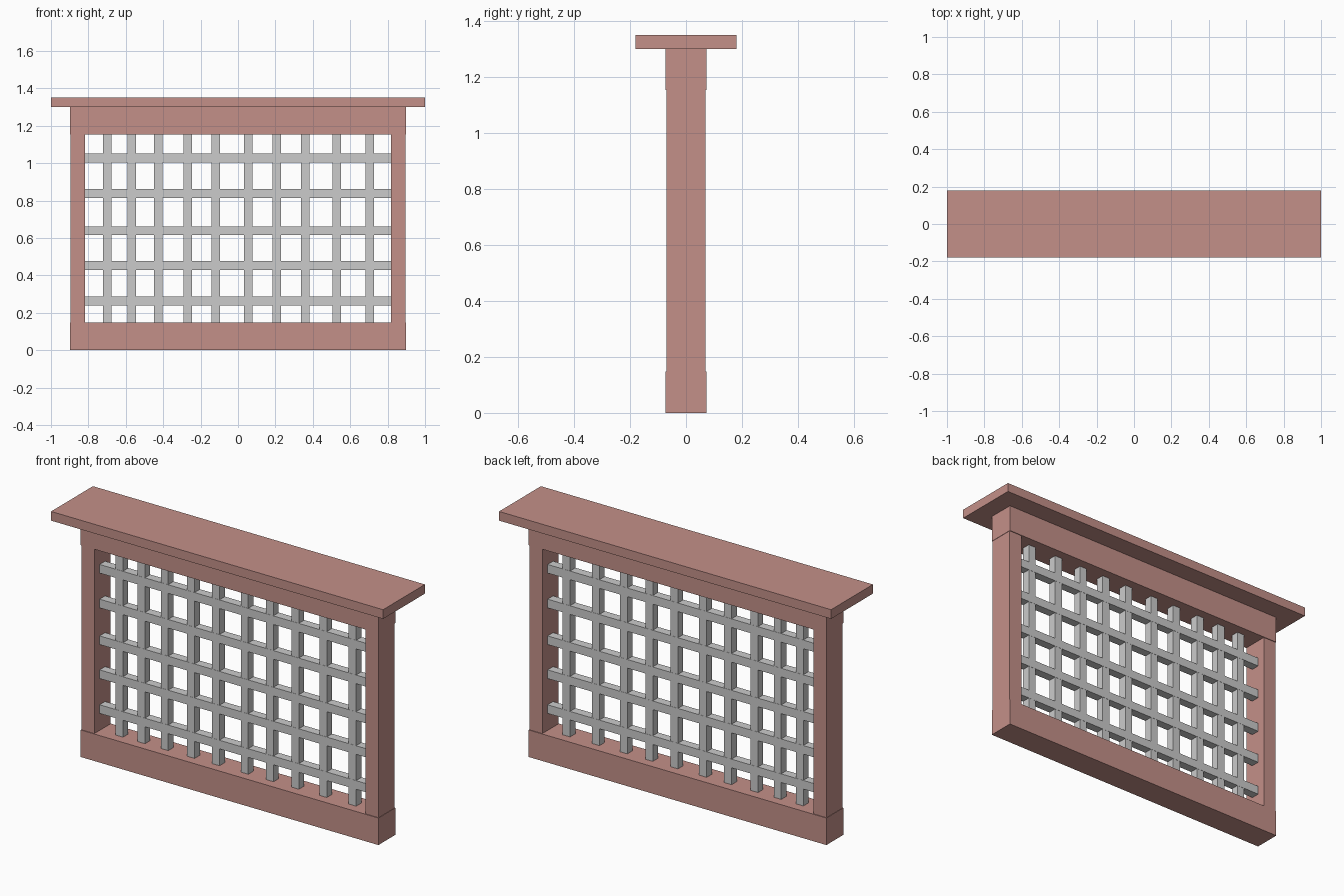
import bpy

if "Cube" in bpy.data.objects:
    bpy.data.objects.remove(bpy.data.objects["Cube"])

brick = bpy.data.materials.new("rose_wood")
brick.diffuse_color = (0.55, 0.28, 0.25, 1)
brick.use_nodes = True
brick.node_tree.nodes["Principled BSDF"].inputs["Base Color"].default_value = brick.diffuse_color


def box(name, x, y, z, mat=None):
    """Box from (min, max) ranges on each axis."""
    ranges = (x, y, z)
    bpy.ops.mesh.primitive_cube_add(size=1, location=[(a + b) / 2 for a, b in ranges])
    ob = bpy.context.object
    ob.name = ob.data.name = name
    for v in ob.data.vertices:
        for i, (a, b) in enumerate(ranges):
            v.co[i] *= b - a
    if mat:
        ob.data.materials.append(mat)
    return ob


# Cap board, top and bottom rails
box("cap_board", (-1, 1), (-0.18, 0.18), (1.30, 1.35), brick)
box("top_rail", (-0.897, 0.897), (-0.073, 0.073), (1.153, 1.30), brick)
box("bottom_rail", (-0.897, 0.897), (-0.073, 0.073), (0, 0.147), brick)

# Side posts, slightly thinner than the rails
box("left_post", (-0.895, -0.817), (-0.069, 0.069), (0.147, 1.153), brick)
box("right_post", (0.817, 0.895), (-0.069, 0.069), (0.147, 1.153), brick)

# Unevenly spaced upright lattice bars
for i, x in enumerate((-0.70, -0.567, -0.427, -0.268, -0.118,
                       0.055, 0.207, 0.36, 0.528, 0.705)):
    box(f"upright_bar_{i + 1}", (x - 0.0225, x + 0.0225), (-0.0225, 0.0225), (0.147, 1.153))

# Horizontal lattice bars
for i, z in enumerate((0.263, 0.453, 0.638, 0.838, 1.027)):
    box(f"cross_bar_{i + 1}", (-0.817, 0.817), (-0.0235, 0.0235), (z - 0.0235, z + 0.0235))
